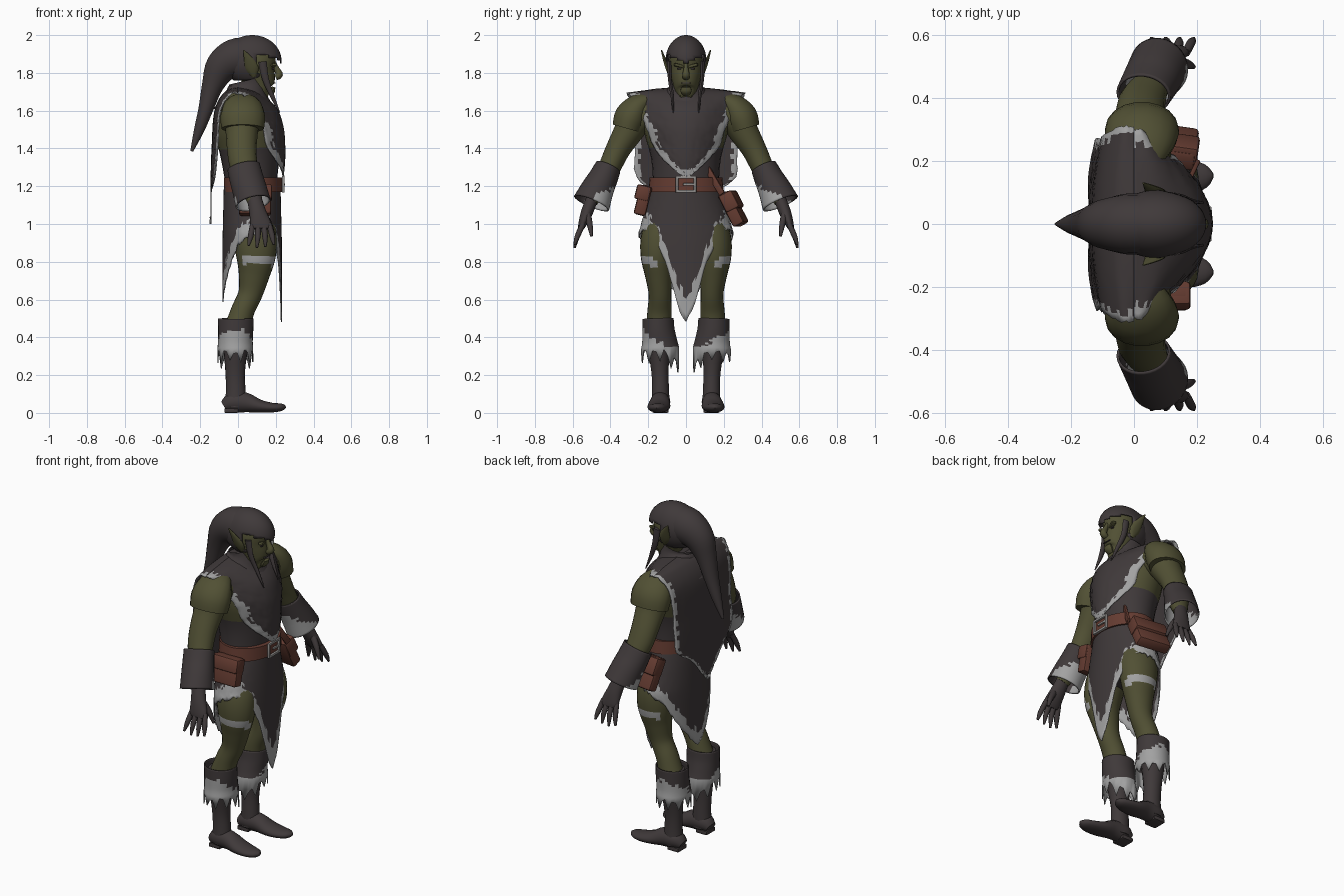
import bpy, bmesh, math, random
from mathutils import Vector, Euler

random.seed(4)
if "Cube" in bpy.data.objects:
    bpy.data.objects.remove(bpy.data.objects["Cube"])


def material(name, col):
    m = bpy.data.materials.new(name)
    m.use_nodes = True
    m.diffuse_color = (*col, 1)
    m.node_tree.nodes["Principled BSDF"].inputs["Base Color"].default_value = (*col, 1)
    return m


MATS = [material("dark hide", (.05, .041, .042)), material("green skin", (.082, .08, .034)),
        material("pale fur", (.36, .36, .36)), material("brown leather", (.13, .045, .031)),
        material("buckle metal", (.3, .29, .28))]
HIDE, SKIN, FUR, LEATHER, METAL = range(5)


def finish(name, bm, rule, smooth=50):
    """Turn a bmesh into an object, colouring faces by a rule."""
    bmesh.ops.recalc_face_normals(bm, faces=bm.faces)
    for f in bm.faces:
        f.material_index = rule(f.calc_center_median()) if callable(rule) else rule
        f.smooth = True
    me = bpy.data.meshes.new(name)
    bm.to_mesh(me)
    bm.free()
    me.set_sharp_from_angle(angle=math.radians(smooth))
    for m in MATS:
        me.materials.append(m)
    ob = bpy.data.objects.new(name, me)
    bpy.context.collection.objects.link(ob)
    return ob


def surface(name, grid, rule, closed, caps=False, thick=0):
    bm = bmesh.new()
    rows = [[bm.verts.new(p) for p in row] for row in grid]
    n = len(rows[0])
    for a, b in zip(rows, rows[1:]):
        for j in range(n if closed else n - 1):
            k = (j + 1) % n
            bm.faces.new((a[j], a[k], b[k], b[j]))
    if caps:
        bm.faces.new(rows[0])
        bm.faces.new(rows[-1])
    ob = finish(name, bm, rule)
    if thick:
        ob.modifiers.new("thickness", "SOLIDIFY").thickness = thick
    return ob


def refine(pts, k):
    """Catmull-Rom interpolation through rows of numbers."""
    out = []
    for i in range(len(pts) - 1):
        a, b, c, d = (pts[max(0, min(len(pts) - 1, i + o))] for o in (-1, 0, 1, 2))
        for s in range(k):
            t = s / k
            out.append([.5 * (2 * q + (r - p) * t + (2 * p - 5 * q + 4 * r - u) * t * t
                              + (3 * q - p - 3 * r + u) * t ** 3) for p, q, r, u in zip(a, b, c, d)])
    return out + [list(pts[-1])]


def tube(name, pts, rule, ref="X", s=1, sides=18, k=3, caps=True, hem=None, thick=0):
    """Loft ellipses along a path of (x, y, z, radius along ref, other radius)."""
    ref = Vector((1, 0, 0) if ref == "X" else (0, 1, 0))
    pts = refine([(p[0], p[1] * s, *p[2:]) for p in pts], k)
    ctr = [Vector(p[:3]) for p in pts]
    grid = []
    for i, p in enumerate(pts):
        t = (ctr[min(i + 1, len(pts) - 1)] - ctr[max(i - 1, 0)]).normalized()
        u = (ref - t * ref.dot(t)).normalized()
        v = t.cross(u)
        grid.append([ctr[i] + u * p[3] * math.cos(a) + v * p[4] * math.sin(a)
                     for a in (math.tau * j / sides for j in range(sides))])
    if hem:
        for j, p in enumerate(grid[-1]):
            p.z -= hem(p, j)
    return surface(name, grid, rule, True, caps, thick)


def box(name, loc, size, rot, mat, bevel=.01):
    bm = bmesh.new()
    bmesh.ops.create_cube(bm, size=1)
    e = Euler([math.radians(r) for r in rot]).to_matrix()
    for v in bm.verts:
        v.co = e @ Vector([c * d for c, d in zip(v.co, size)]) + Vector(loc)
    bmesh.ops.bevel(bm, geom=bm.edges[:], offset=bevel, segments=2, affect="EDGES", profile=.5)
    return finish(name, bm, mat, 40)


def panel(name, rows, edge):
    """Hanging hide sheet with ragged fur borders: rows of (z, half width, x, bulge, drop)."""
    grid, n = [], 32
    for z, w, x, bulge, drop in refine(rows, 6):
        grid.append([Vector((x - bulge * q * q, w * q + random.uniform(-.004, .004), z - drop * q * q))
                     for q in (2 * j / n - 1 for j in range(n + 1))])
    half = sorted((g[n // 2].z, g[n].y) for g in grid)

    def rule(c):
        w = next((h[1] for h in half if h[0] >= c.z), 1)
        near = w - abs(c.y) < edge + random.uniform(-.012, .012) or c.z < half[0][0] + edge
        return FUR if near else HIDE
    return surface(name, grid, rule, False, thick=.006)


# Torso, collar and hide garments
tube("torso", [(.07, 0, .9, .1, .16), (.075, 0, 1.05, .13, .185), (.07, 0, 1.2, .135, .175),
               (.065, 0, 1.35, .155, .185), (.055, 0, 1.5, .175, .225), (.03, 0, 1.62, .13, .23),
               (.03, 0, 1.7, .09, .13)], lambda c: HIDE if c.z < 1.39 else SKIN, sides=28)
tube("collar", [(.04, 0, 1.6, .17, .19), (.045, 0, 1.68, .115, .125), (.05, 0, 1.73, .1, .09),
                (.045, 0, 1.76, .095, .085)], HIDE, caps=False)
panel("front_tabard", [(1.725, .3, 0, 0, .035), (1.7, .3, .1, .07, .015), (1.62, .265, .2, .14, 0),
                       (1.52, .215, .24, .11, 0), (1.42, .18, .25, .1, 0), (1.34, .12, .25, .05, 0),
                       (1.28, .055, .245, .01, 0), (1.245, .012, .24, 0, 0)], .042)
panel("back_cape", [(1.725, .31, 0, 0, .035), (1.7, .31, -.07, -.03, .01), (1.6, .285, -.125, -.03, 0),
                    (1.4, .27, -.14, -.03, 0), (1.25, .265, -.145, -.02, 0), (1.17, .16, -.145, 0, 0),
                    (1.08, .08, -.145, 0, 0), (1, .008, -.145, 0, 0)], .025)

# Ragged skirt: hem height follows the angle around the hips
HEM = [(0, .49), (9, .56), (16, .67), (24, .8), (40, .92), (62, .98), (90, .96),
       (120, .9), (150, .73), (172, .62), (180, .6)]


def hem_height(a):
    a = abs(math.degrees(a))
    for (a0, z0), (a1, z1) in zip(HEM, HEM[1:]):
        if a <= a1:
            return z0 + (z1 - z0) * (a - a0) / (a1 - a0)
    return HEM[-1][1]


def skirt_point(a, t):
    z = 1.2 + (hem_height(a) - 1.2) * t
    drop = 1.2 - z
    ry = .18 + min(drop, .24) * .3
    return Vector((.075 + (.15 + .025 * min(drop, .3)) * math.cos(a), ry * math.sin(a),
                   z - t * random.uniform(0, .02)))


def skirt_rule(c):
    a = math.atan2(c.y / .23, (c.x - .075) / .15)
    trim = .11 if abs(a) < .25 else .07
    return FUR if c.z < hem_height(a) + trim + random.uniform(-.02, .02) else HIDE


angles = [math.tau * j / 96 - math.pi for j in range(96)]
surface("skirt", [[skirt_point(a, i / 18) for a in angles] for i in range(19)], skirt_rule, True, thick=.006)

# Belt, buckle and pouches
tube("belt", [(.08, 0, 1.17, .155, .2), (.08, 0, 1.245, .155, .192)], LEATHER, sides=32, k=1)
for s in (-1, 1):
    box("buckle_side", (.24, s * .048, 1.21), (.014, .014, .086), (0, 0, 0), METAL, .003)
    box("buckle_bar", (.24, 0, 1.21 + s * .037), (.014, .11, .014), (0, 0, 0), METAL, .003)
box("buckle_tongue", (.243, .015, 1.21), (.01, .06, .012), (0, 0, 0), METAL, .002)
box("right_pouch", (.09, -.228, 1.125), (.17, .065, .16), (-14, 0, 0), LEATHER, .014)
box("right_pouch_flap", (.09, -.228, 1.165), (.18, .078, .08), (-14, 0, 0), LEATHER, .012)
box("left_pouch", (.1, .25, 1.08), (.2, .065, .19), (27, 0, -8), LEATHER, .014)
box("left_pouch_flap", (.1, .24, 1.12), (.21, .078, .1), (27, 0, -8), LEATHER, .012)
box("left_pouch_strap", (.18, .15, 1.23), (.015, .035, .17), (33, 0, -25), LEATHER, .004)

# Head and face
tube("head", [(.16, 0, 1.68, .025, .03), (.13, 0, 1.7, .065, .055), (.11, 0, 1.76, .088, .074),
              (.1, 0, 1.81, .093, .085), (.09, 0, 1.87, .11, .088), (.08, 0, 1.94, .1, .07)], SKIN, sides=24)
tube("nose", [(.188, 0, 1.86, .01, .01), (.205, 0, 1.82, .015, .013), (.218, 0, 1.79, .02, .02),
              (.2, 0, 1.775, .015, .018)], SKIN, sides=10)
tube("chin", [(.19, 0, 1.725, .008, .025), (.18, 0, 1.705, .016, .03), (.165, 0, 1.685, .01, .02)], SKIN, sides=10)
box("mouth", (.193, 0, 1.747), (.01, .055, .006), (0, 0, 0), HIDE, .002)

# Hood: open-faced dome with a peaked brow, and a drooping tail
bm = bmesh.new()
bmesh.ops.create_uvsphere(bm, u_segments=40, v_segments=28, radius=1)
for v in bm.verts:
    v.co = Vector((.075 + v.co.x * .155, v.co.y * .108, 1.865 + v.co.z * .135))
face_opening = [f for f in bm.faces if f.calc_center_median().x > .105
                and f.calc_center_median().z < 1.845 + .5 * abs(f.calc_center_median().y)
                or f.calc_center_median().z < 1.76]
bmesh.ops.delete(bm, geom=face_opening, context="FACES")
finish("hood", bm, HIDE).modifiers.new("thickness", "SOLIDIFY").thickness = .006
tube("hood_tail", [(.06, 0, 1.885, .095, .105), (-.02, 0, 1.875, .097, .105), (-.09, 0, 1.825, .08, .088),
                   (-.135, 0, 1.73, .058, .058), (-.17, 0, 1.61, .043, .04), (-.205, 0, 1.5, .028, .028),
                   (-.245, 0, 1.385, .006, .008)], HIDE, "Y", k=4)


def boot_hem(p, j):
    inner = max(0, .12 - abs(p.y)) * .9
    return inner + (.055 if j % 3 == 0 else 0) + random.uniform(0, .02)


def thigh_rule(c):
    band = abs(c.z - .8 - .25 * (abs(c.y) - .19)) < .02
    return FUR if band and c.x > .03 and abs(c.y) > .155 else SKIN


# Paired parts
for s, side in ((1, "left_"), (-1, "right_")):
    box(side + "brow", (.185, s * .037, 1.838), (.025, .055, .016), (s * 14, 0, -s * 18), SKIN, .005)
    box(side + "eye", (.184, s * .036, 1.822), (.012, .024, .008), (0, 0, -s * 18), HIDE, .002)
    tube(side + "ear", [(.085, .08, 1.78, .012, .01), (.075, .095, 1.82, .035, .012),
                        (.055, .113, 1.87, .024, .009), (.03, .13, 1.92, .003, .003)], SKIN, s=s, sides=10)
    tube(side + "hood_lappet", [(.13, .088, 1.86, .022, .012), (.145, .086, 1.77, .018, .01),
                                (.18, .073, 1.68, .012, .009), (.22, .068, 1.59, .003, .003)],
         HIDE, s=s, sides=8)
    # Arm, shoulder, cuff and gloved hand
    tube(side + "arm", [(.02, .16, 1.6, .1, .09), (.02, .26, 1.56, .095, .095), (.02, .31, 1.48, .085, .078),
                        (.02, .36, 1.395, .078, .066), (.03, .4, 1.31, .073, .06),
                        (.06, .45, 1.21, .055, .05), (.09, .5, 1.12, .04, .034)], SKIN, s=s)
    tube(side + "shoulder", [(.025, .19, 1.665, .06, .03), (.025, .245, 1.63, .1, .065),
                             (.025, .29, 1.57, .118, .088), (.025, .312, 1.505, .113, .08)], SKIN, s=s)
    tube(side + "cuff", [(.03, .412, 1.3, .088, .07), (.045, .44, 1.24, .09, .078),
                         (.062, .47, 1.18, .092, .088), (.08, .5, 1.11, .095, .1)],
         lambda c: FUR if c.z + .45 * (abs(c.y) - .5) < 1.145 + random.uniform(-.015, .015) else HIDE,
         s=s, sides=28, k=5, caps=False, thick=.008)
    tube(side + "palm", [(.085, .495, 1.14, .038, .032), (.105, .525, 1.06, .045, .032),
                         (.12, .548, 1, .055, .022), (.122, .557, .975, .048, .015)], HIDE, s=s)
    for i in range(4):
        tip = .87 + .012 * abs(i - 1.3)
        tube(side + "finger", [(.078 + .029 * i, .545, 1, .014, .014), (.067 + .038 * i, .575, .935, .015, .014),
                               (.055 + .045 * i, .59, tip, .006, .006)], HIDE, s=s, sides=8)
    tube(side + "thumb", [(.12, .525, 1.07, .02, .018), (.165, .51, 1.0, .017, .016),
                          (.19, .5, .935, .007, .007)], HIDE, s=s, sides=8)
    # Leg and boot
    tube(side + "leg", [(.08, .1, 1.04, .11, .1), (.09, .14, .93, .115, .098), (.095, .152, .83, .105, .088),
                        (.085, .145, .73, .082, .072), (.065, .138, .63, .064, .06),
                        (.025, .14, .54, .062, .064), (-.005, .145, .44, .07, .068)], thigh_rule, s=s, k=6, sides=24)
    tube(side + "boot_shaft", [(-.01, .148, .48, .07, .068), (-.012, .145, .36, .066, .062),
                               (-.015, .138, .22, .052, .046), (-.012, .135, .12, .052, .046),
                               (-.012, .135, .03, .058, .05)], HIDE, s=s)
    tube(side + "boot_foot", [(-.072, .132, .035, .035, .03), (-.03, .135, .055, .052, .054),
                              (.04, .138, .055, .052, .053), (.11, .143, .036, .06, .036),
                              (.18, .149, .028, .054, .026), (.23, .153, .03, .036, .02),
                              (.252, .155, .033, .008, .007)], HIDE, "Y", s)
    box(side + "boot_heel", (-.035, s * .135, .012), (.075, .085, .024), (0, 0, 0), HIDE, .006)
    tube(side + "boot_cuff", [(-.012, .148, .5, .094, .083), (-.012, .146, .44, .093, .086),
                              (-.014, .14, .38, .092, .093), (-.014, .137, .34, .095, .102)],
         lambda c: FUR if c.z < .385 + .6 * (abs(c.y) - .15) + random.uniform(-.02, .02) else HIDE,
         s=s, sides=30, k=5, caps=False, hem=boot_hem, thick=.006)
